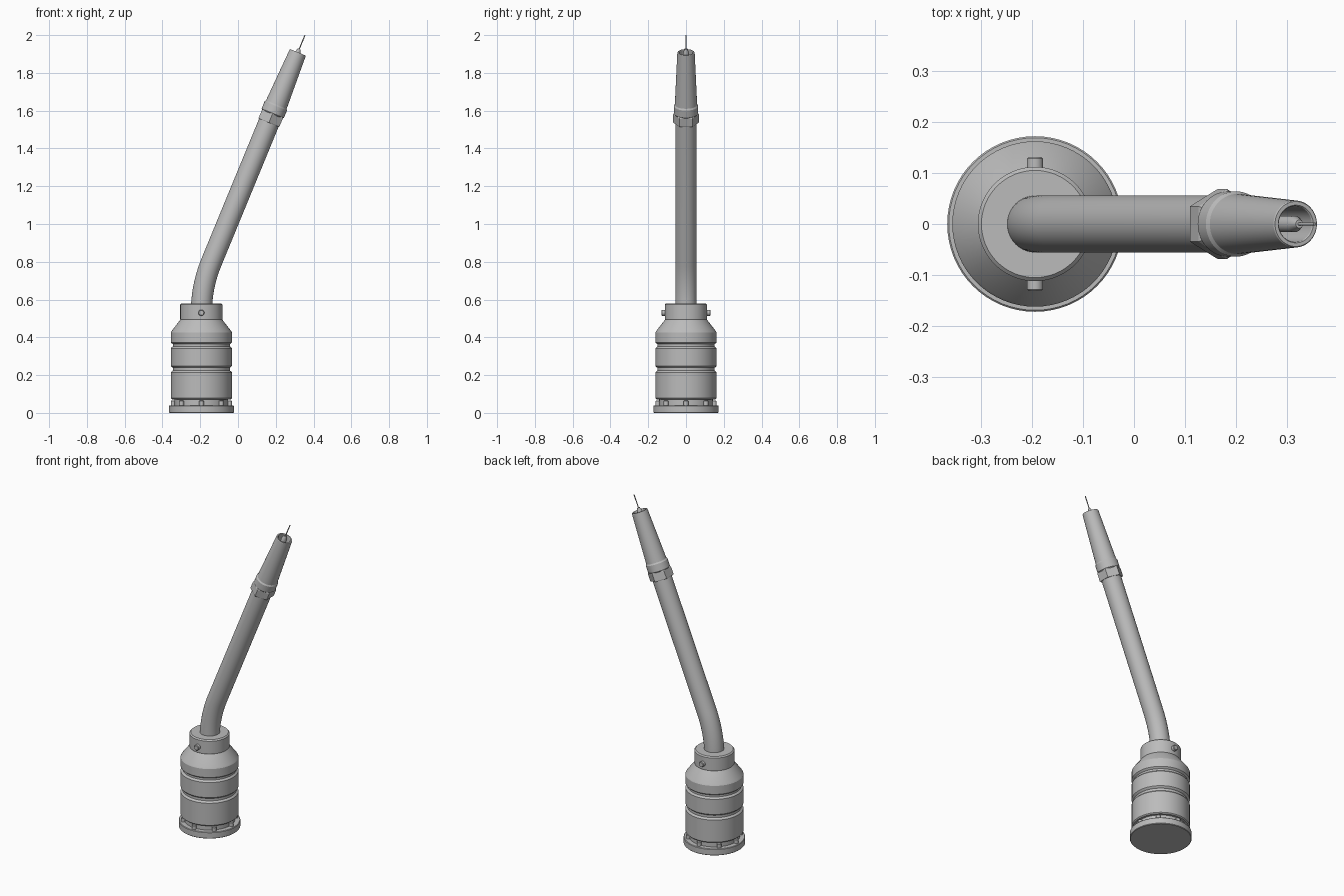
import bpy, bmesh, math
from mathutils import Matrix, Vector

cube = bpy.data.objects.get("Cube")
if cube:
    bpy.data.objects.remove(cube, do_unlink=True)

metal = bpy.data.materials.new("plain grey metal")
metal.use_nodes = True
GREY = (0.5, 0.5, 0.5, 1)
metal.diffuse_color = GREY
metal.node_tree.nodes["Principled BSDF"].inputs["Base Color"].default_value = GREY

BASE = Vector((-0.194, 0, 0))
LEAN = math.radians(22.4)
CORNER = BASE + Vector((0, 0, 0.669))          # where the two pipe axes meet
BASE_FRAME = Matrix.Translation(BASE)
TORCH_FRAME = Matrix.Translation(CORNER) @ Matrix.Rotation(LEAN, 4, 'Y')


def finish(name, bm, frame):
    bmesh.ops.recalc_face_normals(bm, faces=bm.faces)
    mesh = bpy.data.meshes.new(name)
    bm.to_mesh(mesh)
    bm.free()
    mesh.transform(frame)
    mesh.materials.append(metal)
    obj = bpy.data.objects.new(name, mesh)
    bpy.context.collection.objects.link(obj)
    bpy.ops.object.select_all(action='DESELECT')
    obj.select_set(True)
    bpy.context.view_layer.objects.active = obj
    bpy.ops.object.shade_smooth_by_angle(angle=math.radians(25))
    return obj


def lathe(name, profile, frame, sides=64, turn=0.0):
    """Revolve (radius, height) points about local z; r = 0 ends close on the axis."""
    bm = bmesh.new()
    verts = [bm.verts.new((r, 0, z)) for r, z in profile]
    edges = [bm.edges.new(pair) for pair in zip(verts, verts[1:])]
    bmesh.ops.spin(bm, geom=verts + edges, cent=(0, 0, 0), axis=(0, 0, 1),
                   angle=math.tau, steps=sides, use_merge=True)
    bmesh.ops.remove_doubles(bm, verts=bm.verts, dist=1e-5)
    return finish(name, bm, frame @ Matrix.Rotation(turn, 4, 'Z'))


def rod(name, radius, low, high, frame, sides=24, chamfer=0.003):
    return lathe(name, [(0, low), (radius, low), (radius, high - chamfer),
                        (radius - chamfer, high), (0, high)], frame, sides)


# Base flange
lathe("base_flange", [(0, 0), (0.169, 0), (0.172, 0.003), (0.172, 0.037),
                      (0.169, 0.04), (0, 0.04)], BASE_FRAME)

# Body with two grooves, shoulder cone and collar
lathe("body", [(0, 0.035), (0.142, 0.035), (0.142, 0.072), (0.156, 0.072),
               (0.162, 0.078), (0.162, 0.214), (0.157, 0.22), (0.151, 0.224),
               (0.151, 0.239), (0.157, 0.243), (0.162, 0.249), (0.162, 0.342),
               (0.157, 0.348), (0.151, 0.352), (0.151, 0.364), (0.157, 0.368),
               (0.162, 0.373), (0.162, 0.425), (0.158, 0.433), (0.11, 0.495),
               (0, 0.495)], BASE_FRAME)
lathe("collar", [(0, 0.49), (0.109, 0.49), (0.112, 0.496), (0.112, 0.573),
                 (0.105, 0.58), (0, 0.58)], BASE_FRAME)

# Flange bolts
for i in range(8):
    spot = Matrix.Rotation(math.tau * i / 8, 4, 'Z') @ Matrix.Translation((0.149, 0, 0))
    rod(f"flange_bolt_{i + 1}", 0.013, 0.035, 0.065, BASE_FRAME @ spot, 16)

# Locking pegs on the collar
for name, side in (("front_peg", 1), ("back_peg", -1)):
    turn = Matrix.Translation((0, 0, 0.53)) @ Matrix.Rotation(side * math.pi / 2, 4, 'X')
    rod(name, 0.016, 0.1, 0.131, BASE_FRAME @ turn)

# Bent pipe: upright stub, arc, then a straight leaning run
REACH = 0.14
bend = REACH / math.tan(LEAN / 2)
path = [Vector((0, 0, -REACH - 0.02))]
for i in range(13):
    a = LEAN * i / 12
    path.append(Vector((bend * (1 - math.cos(a)), 0, bend * math.sin(a) - REACH)))
path.append(Vector((math.sin(LEAN), 0, math.cos(LEAN))) * 0.96)

bm = bmesh.new()
rings = []
for i, p in enumerate(path):
    angle = LEAN * min(max(i - 1, 0), 12) / 12
    ring = bmesh.ops.create_circle(bm, segments=40, radius=0.056,
                                   matrix=Matrix.Translation(p) @ Matrix.Rotation(angle, 4, 'Y'))
    rings.append(ring["verts"])
for low, high in zip(rings, rings[1:]):
    for k in range(40):
        n = (k + 1) % 40
        bm.faces.new((low[k], low[n], high[n], high[k]))
bm.faces.new(rings[0])
bm.faces.new(rings[-1])
finish("bent_pipe", bm, Matrix.Translation(CORNER))

# Hexagonal nut, corners pointing to the sides
lathe("hex_nut", [(0, 0.938), (0.067, 0.938), (0.069, 0.941), (0.069, 0.985),
                  (0.062, 0.997), (0, 0.997)], TORCH_FRAME, 6, math.pi / 6)

# Hollow tapered nozzle
lathe("nozzle", [(0, 0.985), (0.058, 0.985), (0.064, 0.992), (0.064, 1.034),
                 (0.059, 1.042), (0.046, 1.338), (0.044, 1.341), (0.037, 1.341),
                 (0.035, 1.338), (0.035, 1.16), (0, 1.16)], TORCH_FRAME, 48)

# Contact tip and wire
lathe("contact_tip", [(0, 1.15), (0.016, 1.15), (0.016, 1.335), (0.008, 1.36),
                      (0, 1.36)], TORCH_FRAME, 24)
rod("wire", 0.003, 1.34, 1.439, TORCH_FRAME, 12, 0.0005)
